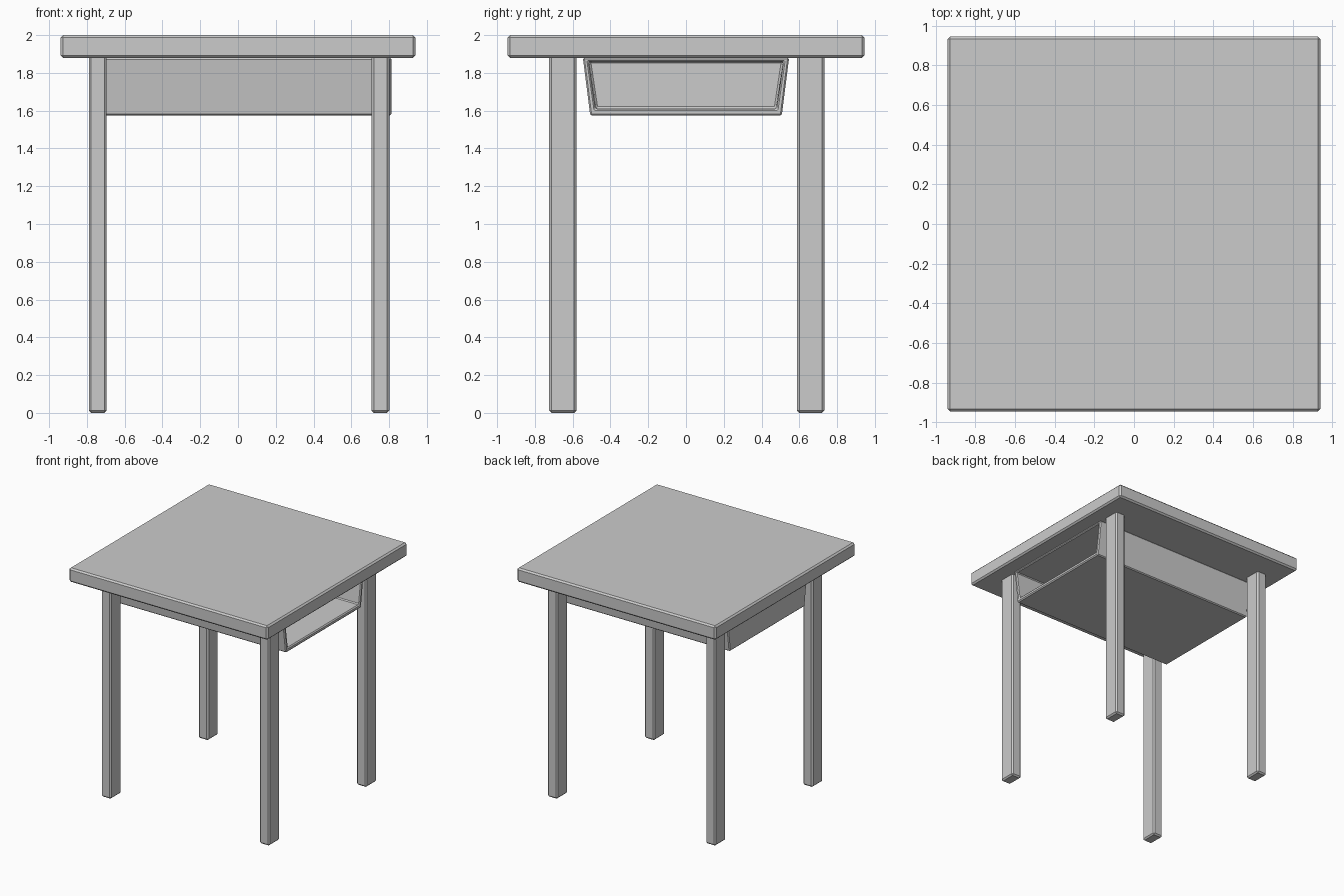
import bpy, bmesh

if "Cube" in bpy.data.objects:
    bpy.data.objects.remove(bpy.data.objects["Cube"])

def finish(name, bm, bevel):
    bmesh.ops.recalc_face_normals(bm, faces=bm.faces)
    me = bpy.data.meshes.new(name)
    bm.to_mesh(me)
    bm.free()
    ob = bpy.data.objects.new(name, me)
    bpy.context.collection.objects.link(ob)
    mod = ob.modifiers.new("chamfer", 'BEVEL')
    mod.width = bevel
    mod.segments = 1
    mod.limit_method = 'ANGLE'
    return ob

def box(name, lo, hi, bevel):
    bm = bmesh.new()
    bmesh.ops.create_cube(bm, size=1)
    for v in bm.verts:
        v.co = [(a + b) / 2 + c * (b - a) for a, b, c in zip(lo, hi, v.co)]
    return finish(name, bm, bevel)

# Table top
box("table_top", (-0.94, -0.945, 1.88), (0.94, 0.945, 2.0), 0.013)

# Four legs, wider along y
for side, x in (("left", -0.743), ("right", 0.754)):
    for end, y in (("front", -0.652), ("back", 0.66)):
        box(f"{end}_{side}_leg", (x - 0.047, y - 0.072, 0),
            (x + 0.047, y + 0.072, 1.89), 0.012)

# Storage tray: tapered shell, open towards +x
def ring(bm, x, top, bottom, z_top, z_bottom):
    return [bm.verts.new((x, y, z)) for y, z in
            ((-top, z_top), (top, z_top), (bottom, z_bottom), (-bottom, z_bottom))]

bm = bmesh.new()
rings = [ring(bm, -0.77, 0.546, 0.507, 1.88, 1.574),
         ring(bm, 0.812, 0.546, 0.507, 1.88, 1.574),
         ring(bm, 0.812, 0.516, 0.48, 1.86, 1.61),
         ring(bm, -0.74, 0.512, 0.475, 1.86, 1.613)]
bm.faces.new(rings[0])
bm.faces.new(rings[-1])
for a, b in zip(rings, rings[1:]):
    for i in range(4):
        j = (i + 1) % 4
        bm.faces.new((a[i], a[j], b[j], b[i]))
finish("storage_tray", bm, 0.008)
